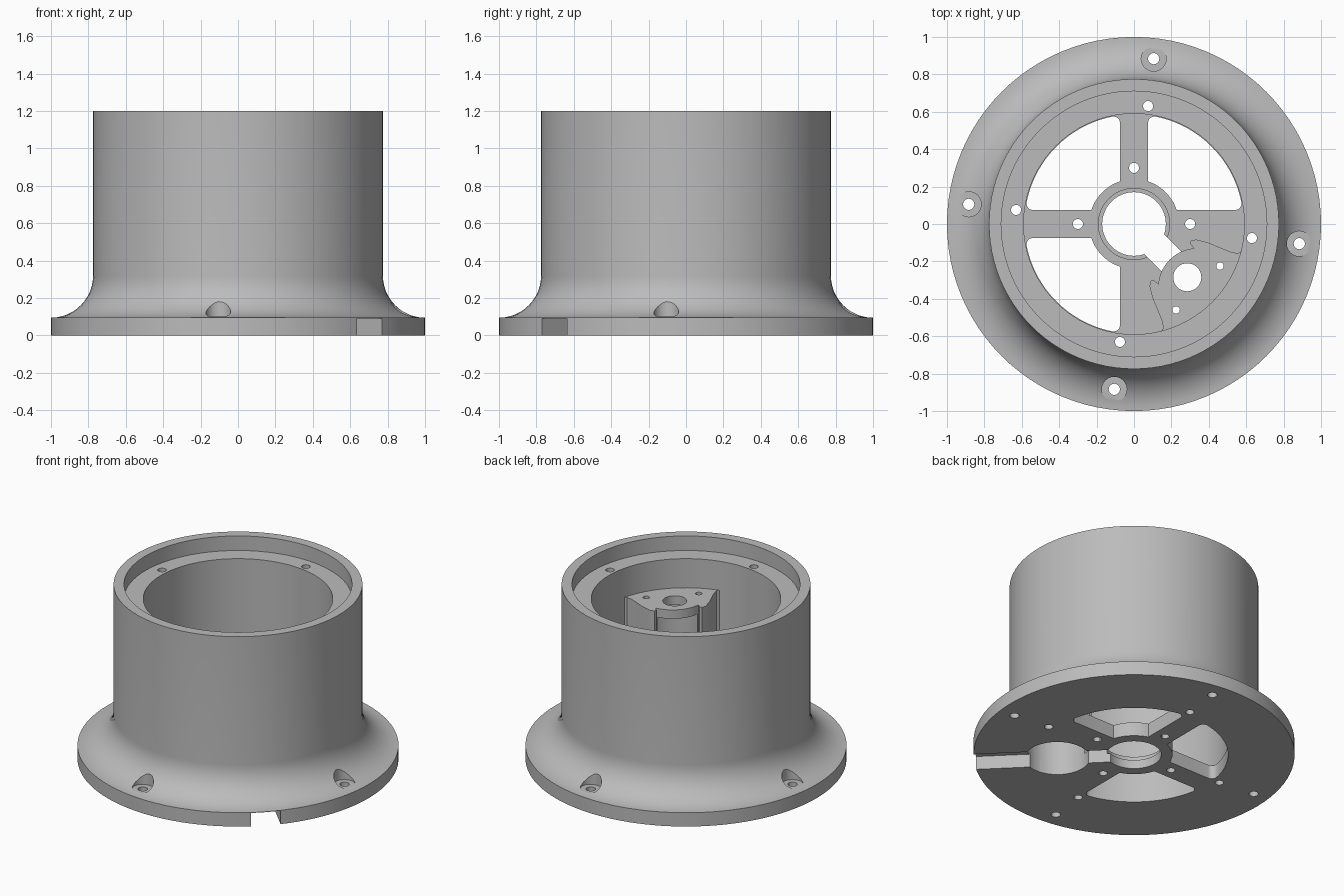
import bpy, bmesh, math
from math import sin, cos, radians, sqrt, atan2, pi

if "Cube" in bpy.data.objects:
    bpy.data.objects.remove(bpy.data.objects["Cube"])

grey = bpy.data.materials.new("plain_grey")
grey.diffuse_color = (0.5, 0.5, 0.5, 1)
grey.use_nodes = True
grey.node_tree.nodes["Principled BSDF"].inputs["Base Color"].default_value = grey.diffuse_color


def finish(name, bm):
    bmesh.ops.recalc_face_normals(bm, faces=bm.faces)
    me = bpy.data.meshes.new(name)
    bm.to_mesh(me)
    bm.free()
    me.materials.append(grey)
    ob = bpy.data.objects.new(name, me)
    bpy.context.collection.objects.link(ob)
    return ob


def prism(name, pts, z0, z1):
    bm = bmesh.new()
    lo = [bm.verts.new((x, y, z0)) for x, y in pts]
    hi = [bm.verts.new((x, y, z1)) for x, y in pts]
    bm.faces.new(lo)
    bm.faces.new(hi)
    n = len(pts)
    for i in range(n):
        j = (i + 1) % n
        bm.faces.new((lo[i], lo[j], hi[j], hi[i]))
    return finish(name, bm)


def arc(cx, cy, r, a0, a1, n):
    return [(cx + r * cos(radians(a0 + (a1 - a0) * i / n)),
             cy + r * sin(radians(a0 + (a1 - a0) * i / n))) for i in range(n + 1)]


def circle(cx, cy, r, n=32):
    return arc(cx, cy, r, 0, 360, n)[:-1]


def diag(pts):
    # (distance, sideways) along the front-right diagonal -> x, y
    s = sqrt(0.5)
    return [((d + l) * s, (l - d) * s) for d, l in pts]


def box(d0, d1, w):
    return diag([(d0, -w), (d1, -w), (d1, w), (d0, w)])


def boolean(ob, other, op):
    m = ob.modifiers.new("bool", 'BOOLEAN')
    m.operation, m.object, m.solver = op, other, 'EXACT'
    bpy.context.view_layer.objects.active = ob
    bpy.ops.object.modifier_apply(modifier=m.name)
    bpy.data.objects.remove(other)


# Lathed housing: flange, flared foot, tube, top recess, floor and hub bore
profile = [(0.17, 0), (1, 0), (1, 0.095)]
profile += arc(1.0, 0.32, 0.225, 270, 180, 14)[1:]
profile += [(0.775, 1.2), (0.71, 1.2), (0.71, 1.1), (0.59, 1.1),
            (0.59, 0.095), (0.19, 0.095), (0.19, 0.06), (0.17, 0.06)]
SEG = 96
bm = bmesh.new()
rings = [[bm.verts.new((r * cos(2 * pi * k / SEG), r * sin(2 * pi * k / SEG), z))
          for r, z in profile] for k in range(SEG)]
for k in range(SEG):
    a, b = rings[k], rings[(k + 1) % SEG]
    for i in range(len(profile)):
        j = (i + 1) % len(profile)
        bm.faces.new((a[i], b[i], b[j], a[j]))
housing = finish("housing", bm)

# Inner boss against the wall, symmetric about the diagonal
half = arc(0.48, 0, 0.21, 180, 140, 8)
half += [(0.29, 0.137), (0.278, 0.15), (0.292, 0.175), (0.354, 0.212), (0.42, 0.238),
         (0.474, 0.262), (0.505, 0.283), (0.508, 0.305), (0.495, 0.335), (0.468, 0.375)]
half += arc(0, 0, 0.605, 38.5, 0, 12)
outline = half + [(d, -l) for d, l in reversed(half[1:-1])]
boolean(housing, prism("boss", diag(outline), 0.05, 0.9), 'UNION')

cuts = []
# Three windows between the spokes
f, R, w = 0.035, 0.586, 0.075
cx, cy = sqrt((R - f) ** 2 - (w + f) ** 2), w + f
t = math.degrees(atan2(cy, cx))
a_in = math.degrees(math.asin(w / 0.24))
window = arc(cx, cy, f, -90, t, 6) + arc(0, 0, R, t, 90 - t, 20)[1:-1]
window += arc(cy, cx, f, 90 - t, 180, 6) + arc(0, 0, 0.24, 90 - a_in, a_in, 10)
for q in range(3):
    c, s = round(cos(q * pi / 2)), round(sin(q * pi / 2))
    cuts.append(([(x * c - y * s, x * s + y * c) for x, y in window], -0.1, 0.2))

# Pocket under the boss, its front opening, and the cable slots
cuts.append((diag(circle(0.48, 0, 0.203, 48)), -0.1, 0.84))
cuts.append((box(0.2, 0.4, 0.125), 0.096, 0.839))
cuts.append((box(0.1, 0.35, 0.075), -0.1, 0.2))
cuts.append((box(0.5, 1.1, 0.094), -0.1, 0.092))

# Boss holes
cuts.append((diag(circle(0.403, 0, 0.075)), 0.7, 1.0))
for l in (-0.166, 0.166):
    cuts.append((diag(circle(0.484, l, 0.02, 16)), 0.7, 1.0))

# Four-fold screw holes: spokes, ledge, flange with counterbores
for q in range(4):
    for r, a, rad, z0, z1 in ((0.3, 0, 0.027, -0.1, 0.3),
                              (0.635, 83.2, 0.027, -0.1, 1.3),
                              (0.89, 83.2, 0.03, -0.1, 0.5),
                              (0.89, 83.2, 0.067, 0.102, 0.5)):
        ang = radians(a + 90 * q)
        cuts.append((circle(r * cos(ang), r * sin(ang), rad, 24), z0, z1))

for pts, z0, z1 in cuts:
    boolean(housing, prism("cutter", pts, z0, z1), 'DIFFERENCE')

# Smooth curved walls, keep edges crisp
for o in bpy.context.selected_objects:
    o.select_set(False)
housing.select_set(True)
bpy.context.view_layer.objects.active = housing
bpy.ops.object.shade_smooth_by_angle(angle=radians(30))
